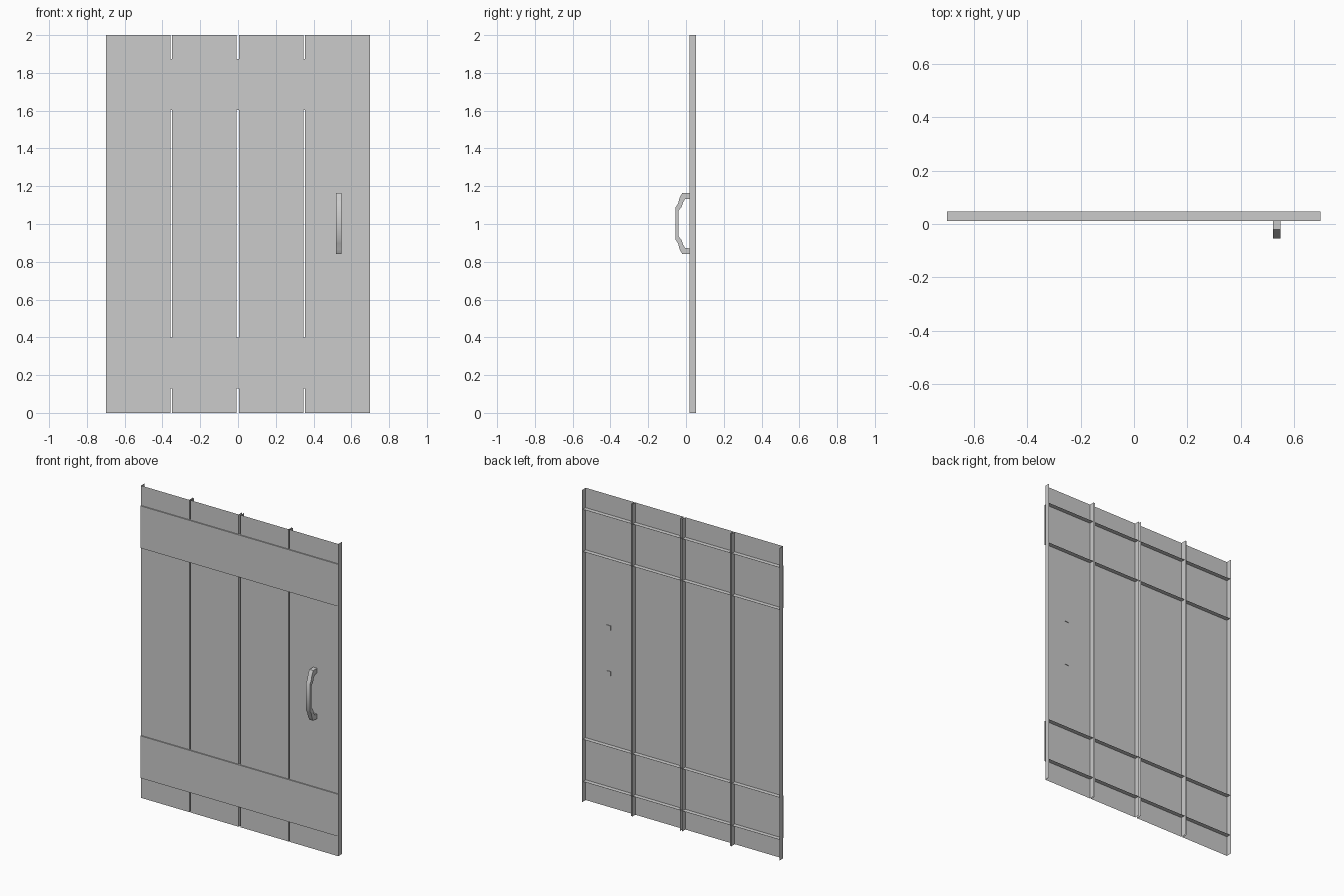
import bpy, bmesh

if "Cube" in bpy.data.objects:
    bpy.data.objects.remove(bpy.data.objects["Cube"])

PLANK_FRONT, PLANK_BACK = 0.018, 0.0535
BATTEN_FRONT, BATTEN_BACK = 0.011, 0.047


def make_object(name, verts, faces):
    mesh = bpy.data.meshes.new(name)
    mesh.from_pydata(verts, [], faces)
    mesh.update()
    obj = bpy.data.objects.new(name, mesh)
    bpy.context.collection.objects.link(obj)
    return obj


def sweep(name, profile, start, end, point, flip=False):
    """Open channel: a profile polyline extruded between start and end."""
    n = len(profile)
    verts = [point(p, t) for t in (start, end) for p in profile]
    faces = [(i, i + 1, n + i + 1, n + i) for i in range(n - 1)]
    if flip:
        faces = [f[::-1] for f in faces]
    return make_object(name, verts, faces)


# Vertical planks: front face and two side walls, open at the back and ends
for i, (x0, x1) in enumerate([(-0.70, -0.358), (-0.350, -0.008),
                              (0.006, 0.346), (0.354, 0.698)]):
    channel = [(x0, PLANK_BACK), (x0, PLANK_FRONT), (x1, PLANK_FRONT), (x1, PLANK_BACK)]
    sweep(f"plank_{i + 1}", channel, 0.0, 2.0, lambda p, t: (p[0], p[1], t))

# Horizontal battens: same channel shape turned sideways, set slightly forward
for name, z0, z1 in [("lower_batten", 0.13, 0.40), ("upper_batten", 1.603, 1.873)]:
    channel = [(BATTEN_BACK, z0), (BATTEN_FRONT, z0), (BATTEN_FRONT, z1), (BATTEN_BACK, z1)]
    sweep(name, channel, -0.70, 0.698, lambda p, t: (t, p[0], p[1]), flip=True)

# Handle: stepped bow profile (y, z), mirrored about its middle height
MID = 1.0025
outer = [(0.022, 1.164), (-0.020, 1.163), (-0.034, 1.139), (-0.042, 1.107), (-0.0545, 1.089)]
inner = [(0.022, 1.134), (-0.005, 1.132), (-0.016, 1.113), (-0.024, 1.089), (-0.040, 1.070)]


def mirrored(points):
    return points + [(y, 2 * MID - z) for y, z in reversed(points)]


rings = [[(0.52, *o), (0.548, *o), (0.548, *i), (0.52, *i)]
         for o, i in zip(mirrored(outer), mirrored(inner))]
verts = [v for ring in rings for v in ring]
last = len(verts) - 4
faces = [(0, 1, 2, 3), (last + 3, last + 2, last + 1, last)]
for r in range(len(rings) - 1):
    a = 4 * r
    faces += [(a + k, a + 4 + k, a + 4 + (k + 1) % 4, a + (k + 1) % 4) for k in range(4)]
handle = make_object("handle", verts, faces)

bm = bmesh.new()
bm.from_mesh(handle.data)
bmesh.ops.recalc_face_normals(bm, faces=bm.faces)
bm.to_mesh(handle.data)
bm.free()

bpy.context.view_layer.objects.active = handle
handle.select_set(True)
bpy.ops.object.shade_smooth_by_angle(angle=1.0)
